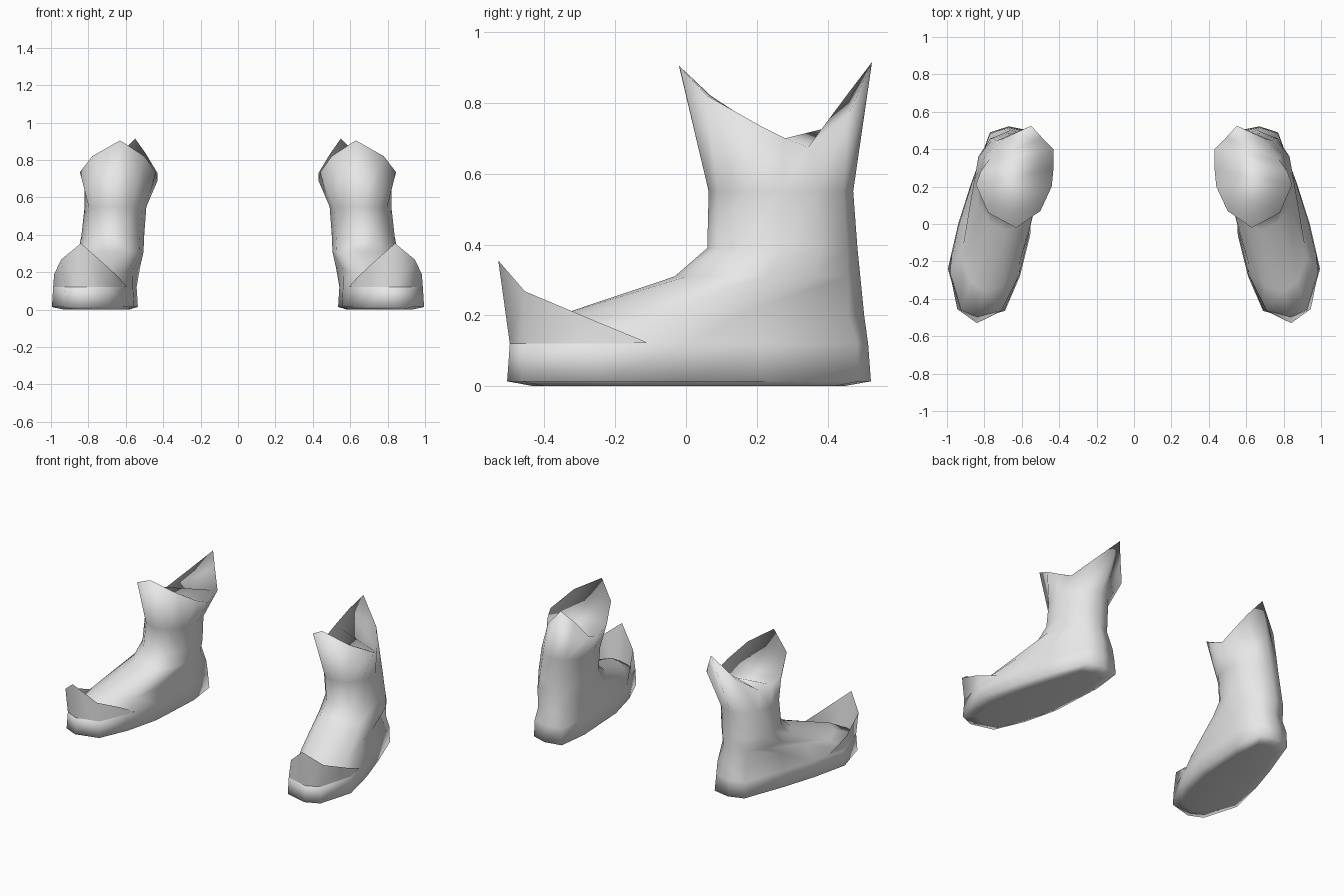
import bpy, bmesh, math

if "Cube" in bpy.data.objects:
    bpy.data.objects.remove(bpy.data.objects["Cube"])

N = 12  # points per ring, starting at the toe and going round the outer side

grey = bpy.data.materials.new("grey")
grey.diffuse_color = (0.8, 0.8, 0.8, 1)
grey.use_nodes = True
grey.node_tree.nodes["Principled BSDF"].inputs["Base Color"].default_value = grey.diffuse_color


def ellipse(cx, cy, rx, ry, z):
    """Horizontal ring for the ankle and shaft."""
    return [(cx + rx * math.sin(math.tau * k / N),
             cy - ry * math.cos(math.tau * k / N), z) for k in range(N)]


def make(name, bm):
    """Smooth object mirrored into a left and right pair."""
    bmesh.ops.recalc_face_normals(bm, faces=bm.faces)
    me = bpy.data.meshes.new(name)
    bm.to_mesh(me)
    bm.free()
    me.materials.append(grey)
    for p in me.polygons:
        p.use_smooth = True
    ob = bpy.data.objects.new(name, me)
    bpy.context.collection.objects.link(ob)
    ob.modifiers.new("pair", 'MIRROR').use_mirror_merge = False
    return ob


# Outline of the sole
outline = [(.84, -.505), (.93, -.465), (.995, -.24), (.94, 0), (.87, .22), (.77, .49),
           (.67, .522), (.56, .50), (.535, .30), (.555, -.06), (.61, -.28), (.69, -.465)]
sole = [(x, y, .014) for x, y in outline]
welt = [(.77 + (x - .77) * .97, y * .985, .12) for x, y in outline]

# Top of the foot, where the sides turn into the instep
foot = [(.80, -.36, .20), (.87, -.31, .19), (.925, -.18, .19), (.89, .02, .23),
        (.84, .20, .22), (.76, .46, .20), (.66, .503, .20), (.56, .47, .20),
        (.525, .28, .22), (.56, -.04, .22), (.61, -.20, .20), (.70, -.33, .19)]

# Pointed opening at the top of the shaft
rim = [(.63, -.02, .905), (.78, .06, .82), (.845, .21, .735), (.82, .28, .70),
       (.775, .345, .675), (.69, .46, .77), (.55, .525, .915), (.49, .46, .83),
       (.43, .40, .73), (.43, .30, .69), (.44, .20, .735), (.50, .07, .82)]

# Boot body: rings lofted from the sole to the rim
rings = [sole, welt, foot,
         ellipse(.68, .23, .175, .262, .31),
         ellipse(.67, .272, .168, .212, .39),
         ellipse(.655, .268, .165, .204, .55), rim]
bm = bmesh.new()
rows = [[bm.verts.new(p) for p in ring] for ring in rings]
for a, b in zip(rows, rows[1:]):
    for k in range(N):
        j = (k + 1) % N
        bm.faces.new((a[k], a[j], b[j], b[k]))


def strip(r):
    """Close a ring with bands running from side to side."""
    bm.faces.new((r[0], r[1], r[-1]))
    for k in range(1, N // 2 - 1):
        bm.faces.new((r[k], r[k + 1], r[N - k - 1], r[N - k]))
    bm.faces.new((r[5], r[6], r[7]))


strip(rows[-1])
# Tread: inner ring slightly lower than the sole edge
tread = [bm.verts.new((.73 + (x - .73) * .75, y * .85, .0)) for x, y in outline]
for k in range(N):
    j = (k + 1) % N
    bm.faces.new((rows[0][k], tread[k], tread[j], rows[0][j]))
strip(tread)
make("boot", bm)

# Toe guard: flared sheet rising from the welt to a point
base = [(.595, -.23, .122), welt[10], welt[11], welt[0], welt[1], welt[2], (.965, -.11, .122)]
edge = [(.60, -.24, .130), (.64, -.32, .175), (.71, -.46, .24), (.84, -.53, .355),
        (.945, -.455, .268), (.983, -.27, .19), (.967, -.12, .128)]
bm = bmesh.new()
lo = [bm.verts.new(p) for p in base]
hi = [bm.verts.new(p) for p in edge]
for k in range(len(lo) - 1):
    bm.faces.new((lo[k], lo[k + 1], hi[k + 1], hi[k]))
make("toe_guard", bm)
